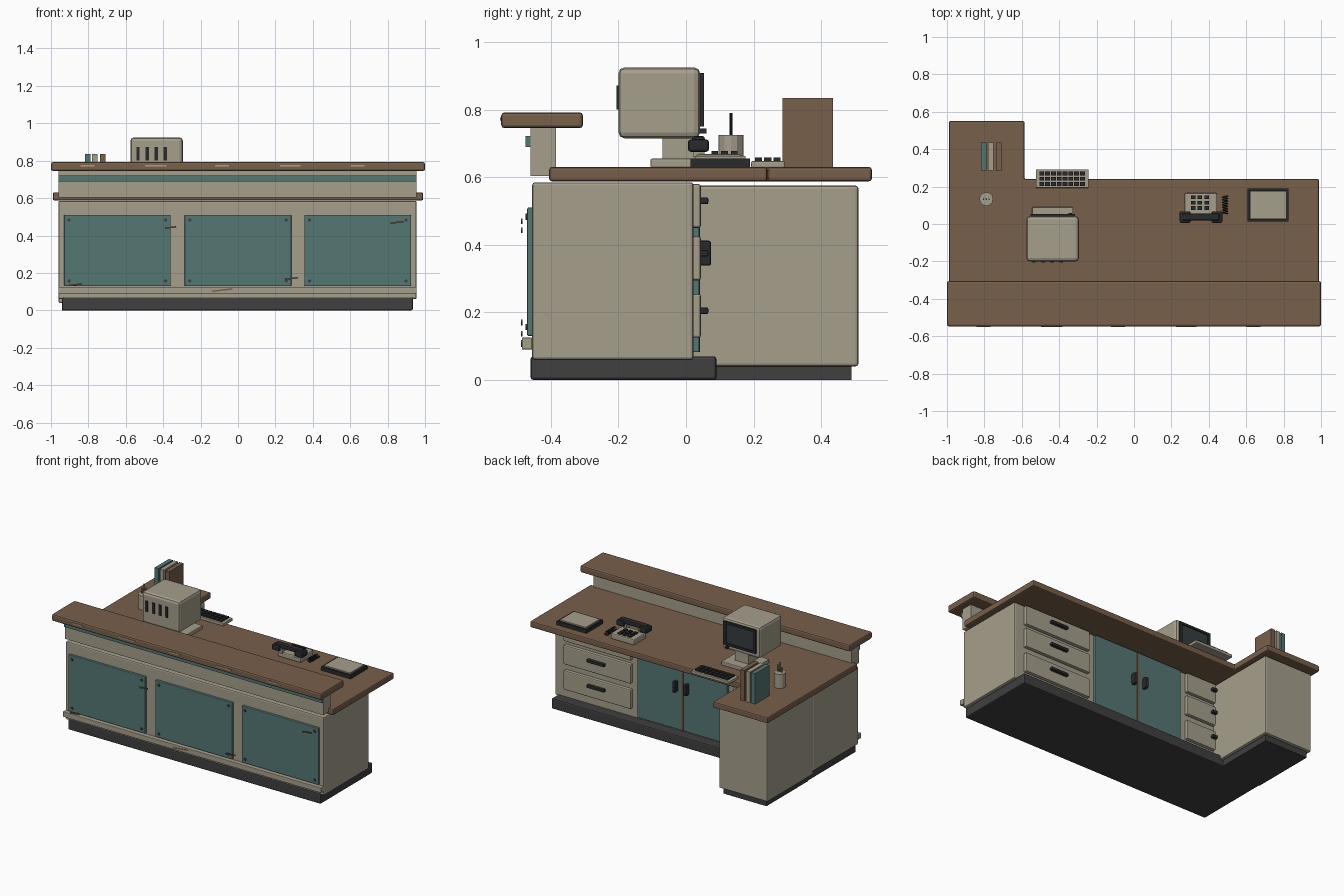
import bpy, bmesh, math
from mathutils import Vector, Matrix

old = bpy.data.objects.get("Cube")
if old:
    bpy.data.objects.remove(old)


def material(name, r, g, b):
    m = bpy.data.materials.new(name)
    m.use_nodes = True
    m.diffuse_color = (r, g, b, 1)
    bsdf = m.node_tree.nodes["Principled BSDF"]
    bsdf.inputs["Base Color"].default_value = (r, g, b, 1)
    bsdf.inputs["Roughness"].default_value = 0.7
    return m


TAN = material("warm beige", 0.38, 0.345, 0.265)
TEAL = material("muted teal", 0.09, 0.185, 0.175)
WOOD = material("brown laminate", 0.185, 0.115, 0.07)
KICK = material("charcoal", 0.05, 0.05, 0.052)
BLACK = material("soft black", 0.022, 0.023, 0.025)
GLASS = material("dark screen", 0.035, 0.045, 0.05)
SCUFF = material("pale scuff", 0.45, 0.35, 0.25)


def finish(name, bm, mat, bevel=0):
    bmesh.ops.recalc_face_normals(bm, faces=bm.faces)
    me = bpy.data.meshes.new(name)
    bm.to_mesh(me)
    bm.free()
    me.materials.append(mat)
    ob = bpy.data.objects.new(name, me)
    bpy.context.collection.objects.link(ob)
    if bevel:
        mod = ob.modifiers.new("edge", "BEVEL")
        mod.width = bevel
        mod.segments = 2
    return ob


def box(name, x, y, z, mat, bevel=0, tilt=0):
    """Box from three (low, high) ranges, optionally tilted about y."""
    bm = bmesh.new()
    size = Vector((x[1] - x[0], y[1] - y[0], z[1] - z[0]))
    bmesh.ops.create_cube(bm, size=1, matrix=Matrix.Diagonal((*size, 1)))
    ob = finish(name, bm, mat, bevel)
    ob.location = (sum(x) / 2, sum(y) / 2, sum(z) / 2)
    ob.rotation_euler.y = tilt


def prism(name, outline, low, high, mat, bevel=0):
    """Upright prism over an outline in x and y."""
    bm = bmesh.new()
    face = bm.faces.new([bm.verts.new((x, y, low)) for x, y in outline])
    out = bmesh.ops.extrude_face_region(bm, geom=[face], use_keep_orig=True)
    up = [g for g in out["geom"] if isinstance(g, bmesh.types.BMVert)]
    bmesh.ops.translate(bm, verts=up, vec=(0, 0, high - low))
    finish(name, bm, mat, bevel)


def rod(name, at, radius, length, mat, axis="z", sides=12):
    bm = bmesh.new()
    turn = Matrix.Rotation(math.pi / 2, 4, "X") if axis == "y" else Matrix()
    bmesh.ops.create_cone(bm, cap_ends=True, segments=sides, radius1=radius,
                          radius2=radius, depth=length, matrix=turn)
    finish(name, bm, mat).location = at


def around(c, w):
    return (c - w / 2, c + w / 2)


# Carcass, plinths, worktop and raised counter
FULL = (-0.96, 0.955)
box("plinth", (-0.94, 0.935), (-0.46, 0.09), (0, 0.07), KICK, 0.008)
box("wing_plinth", (-0.94, -0.62), (0.05, 0.49), (0, 0.05), KICK)
box("main_cabinet", FULL, (-0.455, 0.022), (0.06, 0.585), TAN, 0.008)
box("wing_cabinet", (-0.96, -0.6), (0.02, 0.51), (0.04, 0.575), TAN, 0.008)
prism("worktop", [(-0.99, -0.405), (0.99, -0.405), (0.99, 0.24),
                  (-0.585, 0.24), (-0.585, 0.55), (-0.99, 0.55)],
      0.588, 0.63, WOOD, 0.008)
box("counter_upstand", FULL, (-0.46, -0.385), (0.603, 0.75), TAN)
box("raised_counter", (-1, 1), (-0.547, -0.305), (0.745, 0.792), WOOD, 0.01)
box("accent_band", FULL, (-0.475, -0.46), (0.69, 0.722), TEAL)
box("front_rail", FULL, (-0.486, -0.455), (0.09, 0.125), TAN, 0.003)

# Front panels with corner bolts
for c in (-0.645, 0, 0.64):
    box("front_panel", around(c, 0.57), (-0.47, -0.45), (0.13, 0.51), TEAL, 0.004)
    for sx in (-1, 1):
        for z in (0.157, 0.483):
            rod("panel_bolt", (c + sx * 0.258, -0.471, z), 0.009, 0.008, KICK, "y", 8)

# Worn marks on the front and the counter edge
for x, z, w in ((-0.36, 0.443, 0.06), (0.285, 0.17, 0.07), (0.85, 0.47, 0.07),
                (-0.87, 0.137, 0.07), (-0.085, 0.108, 0.11)):
    box("front_scratch", around(x, w), (-0.488, -0.484), around(z, 0.008), WOOD, 0, -0.12)
for x, w in ((-0.805, 0.075), (-0.44, 0.115), (-0.085, 0.075), (0.28, 0.11), (0.64, 0.075)):
    box("counter_scuff", around(x, w), (-0.551, -0.546), around(0.772, 0.008), SCUFF)

# Staff side: drawers and a pair of doors
for side in (-1, 1):
    for low in (0.125, 0.295, 0.45):
        c = side * 0.63
        box("drawer_front", around(c, 0.5), (0.015, 0.044), (low, low + 0.13), TAN, 0.007)
        box("drawer_handle", around(c, 0.13), (0.042, 0.066), around(low + 0.08, 0.02), BLACK, 0.005)
    box("cabinet_door", around(side * 0.17, 0.328), (0.015, 0.04), (0.082, 0.578), TEAL, 0.004)
    box("door_handle", around(side * 0.042, 0.022), (0.038, 0.074), (0.338, 0.412), BLACK, 0.006)
box("door_gap_strip", (-0.006, 0.006), (0.015, 0.042), (0.082, 0.578), WOOD)

# Monitor facing the staff side
MX = -0.435
box("monitor_base", around(MX, 0.22), (-0.105, 0.09), (0.628, 0.655), TAN, 0.005)
box("monitor_neck", around(MX, 0.1), (-0.07, 0.03), (0.65, 0.73), TAN)
box("monitor_case", around(MX, 0.28), (-0.2, 0.042), (0.715, 0.925), TAN, 0.018)
box("screen_glass", around(MX, 0.205), (0.03, 0.047), (0.76, 0.9), GLASS)
for sx in (-1, 1):
    box("screen_side_frame", around(MX + sx * 0.11, 0.018), (0.035, 0.054), (0.75, 0.908), BLACK)
for z in (0.757, 0.901):
    box("screen_edge_frame", around(MX, 0.23), (0.035, 0.054), around(z, 0.015), BLACK)
box("monitor_button", around(MX + 0.095, 0.018), (0.04, 0.06), around(0.737, 0.014), BLACK)
for i in range(4):
    box("monitor_vent", around(-0.535 + i * 0.049, 0.018), (-0.206, -0.198), (0.8, 0.872), BLACK)

# Keyboard
box("keyboard", (-0.525, -0.243), (0.193, 0.292), (0.628, 0.648), TAN, 0.004)
for row in range(3):
    for col in range(8):
        box("keyboard_key", around(-0.493 + col * 0.031, 0.026),
            around(0.215 + row * 0.027, 0.021), (0.645, 0.658), BLACK)

# Telephone with handset, keypad and coiled cord
box("phone_body", (0.27, 0.445), (0.03, 0.165), (0.628, 0.668), TAN, 0.008)
for sx in (-1, 1):
    box("phone_cradle", around(0.358 + sx * 0.06, 0.03), (0.02, 0.055), (0.66, 0.695), TAN)
    box("handset_end", around(0.358 + sx * 0.085, 0.058), (0.006, 0.068), (0.675, 0.712), BLACK, 0.008)
box("handset_grip", around(0.358, 0.2), (0.018, 0.056), (0.692, 0.722), BLACK, 0.008)
for row in range(3):
    for col in range(3):
        box("phone_key", around(0.316 + col * 0.036, 0.024),
            around(0.085 + row * 0.029, 0.02), (0.663, 0.677), BLACK)
curve = bpy.data.curves.new("phone_cord", "CURVE")
curve.dimensions = "3D"
curve.bevel_depth = 0.003
curve.bevel_resolution = 0
line = curve.splines.new("POLY")
turns, steps = 7, 8
line.points.add(turns * steps)
for i, p in enumerate(line.points):
    a = i / steps * math.tau
    p.co = (0.487 + 0.013 * math.cos(a), 0.055 + 0.095 * i / (turns * steps),
            0.646 + 0.013 * math.sin(a), 1)
curve.materials.append(BLACK)
bpy.context.collection.objects.link(bpy.data.objects.new("phone_cord", curve))

# Paper tray
box("tray_floor", (0.607, 0.825), (0.013, 0.19), (0.628, 0.642), BLACK)
for x in (0.612, 0.82):
    box("tray_side", around(x, 0.012), (0.013, 0.19), (0.63, 0.655), BLACK)
for y in (0.019, 0.184):
    box("tray_end", (0.607, 0.825), around(y, 0.012), (0.63, 0.655), BLACK)
box("paper_stack", (0.62, 0.812), (0.027, 0.176), (0.64, 0.662), TAN)

# Books
for x, mat in ((-0.803, TEAL), (-0.765, TAN), (-0.724, WOOD)):
    box("book", around(x, 0.029), (0.285, 0.435), (0.628, 0.835), mat)

# Pen cup
rod("pen_cup", (-0.79, 0.133, 0.677), 0.037, 0.095, TAN)
for dx, top in ((-0.015, 0.76), (0, 0.79), (0.015, 0.77)):
    rod("pen", (-0.79 + dx, 0.133, top - 0.06), 0.004, 0.12, BLACK, sides=6)
